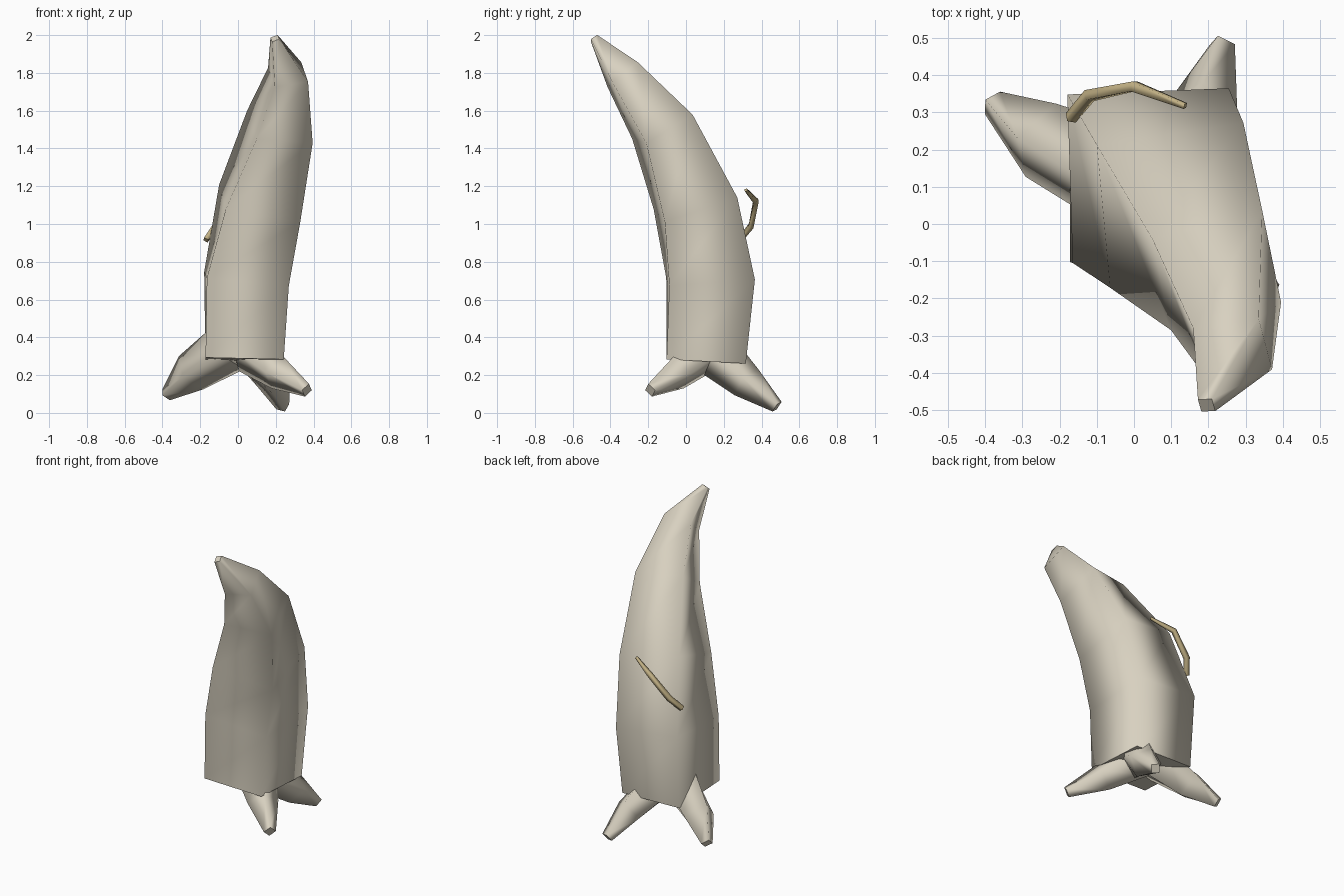
import bpy
import bmesh
import math
from mathutils import Quaternion, Vector

if "Cube" in bpy.data.objects:
    bpy.data.objects.remove(bpy.data.objects["Cube"])


def material(name, rgb):
    m = bpy.data.materials.new(name)
    m.diffuse_color = (*rgb, 1.0)
    m.use_nodes = True
    m.node_tree.nodes["Principled BSDF"].inputs["Base Color"].default_value = m.diffuse_color
    return m


PALE = material("pale bark", (0.69, 0.64, 0.53))
TAN = material("tan twig", (0.53, 0.43, 0.23))


def limb(name, rings, mat):
    """Loft a four-sided limb through rings of (x, y, z, half width, half depth, twist)."""
    centres = [Vector(r[:3]) for r in rings]
    last = len(rings) - 1
    bm = bmesh.new()
    loops = []
    for i, (c, r) in enumerate(zip(centres, rings)):
        tangent = centres[min(i + 1, last)] - centres[max(i - 1, 0)]
        turn = Vector((0, 0, 1)).rotation_difference(tangent)
        turn = turn @ Quaternion((0, 0, 1), math.radians(r[5]))
        loops.append([bm.verts.new(c + turn @ Vector((sx * r[3], sy * r[4], 0)))
                      for sx, sy in ((-1, -1), (1, -1), (1, 1), (-1, 1))])
    # smooth sides
    for a, b in zip(loops, loops[1:]):
        for k in range(4):
            n = (k + 1) % 4
            bm.faces.new((a[k], a[n], b[n], b[k])).smooth = True
    # flat end caps with crisp rims
    for cap in (bm.faces.new(loops[0][::-1]), bm.faces.new(loops[-1])):
        cap.smooth = False
        for e in cap.edges:
            e.smooth = False
    bmesh.ops.recalc_face_normals(bm, faces=bm.faces)
    mesh = bpy.data.meshes.new(name)
    bm.to_mesh(mesh)
    bm.free()
    mesh.materials.append(mat)
    obj = bpy.data.objects.new(name, mesh)
    bpy.context.collection.objects.link(obj)
    return obj


# curved, slightly twisting trunk tapering to a hooked tip
limb("trunk", [
    (0.035, 0.107, 0.277, 0.207, 0.21, 0),
    (0.045, 0.13, 0.71, 0.218, 0.227, 2),
    (0.115, 0.05, 1.11, 0.202, 0.203, 7),
    (0.222, -0.125, 1.515, 0.153, 0.146, 13),
    (0.265, -0.335, 1.79, 0.09, 0.087, 11),
    (0.195, -0.487, 1.983, 0.02, 0.02, 8),
], PALE)

# three splayed roots: start, knee, tip
roots = {
    "left_root": [(-0.05, 0.13, 0.345, 0.10), (-0.25, 0.225, 0.212, 0.077),
                  (-0.38, 0.325, 0.097, 0.026)],
    "right_root": [(0.06, 0.10, 0.335, 0.095), (0.21, -0.04, 0.213, 0.066),
                   (0.365, -0.19, 0.12, 0.026)],
    "back_root": [(0.07, 0.14, 0.33, 0.095), (0.19, 0.32, 0.163, 0.066),
                  (0.237, 0.482, 0.033, 0.026)],
}
for name, pts in roots.items():
    limb(name, [(*p, p[3], 0) for p in pts], PALE)

# thin bent twig on the back
limb("twig", [(x, y, z, r, r, 0) for x, y, z, r in (
    (-0.17, 0.285, 0.915, 0.013),
    (-0.12, 0.345, 0.99, 0.014),
    (0.0, 0.37, 1.12, 0.013),
    (0.138, 0.317, 1.18, 0.007))], TAN)
